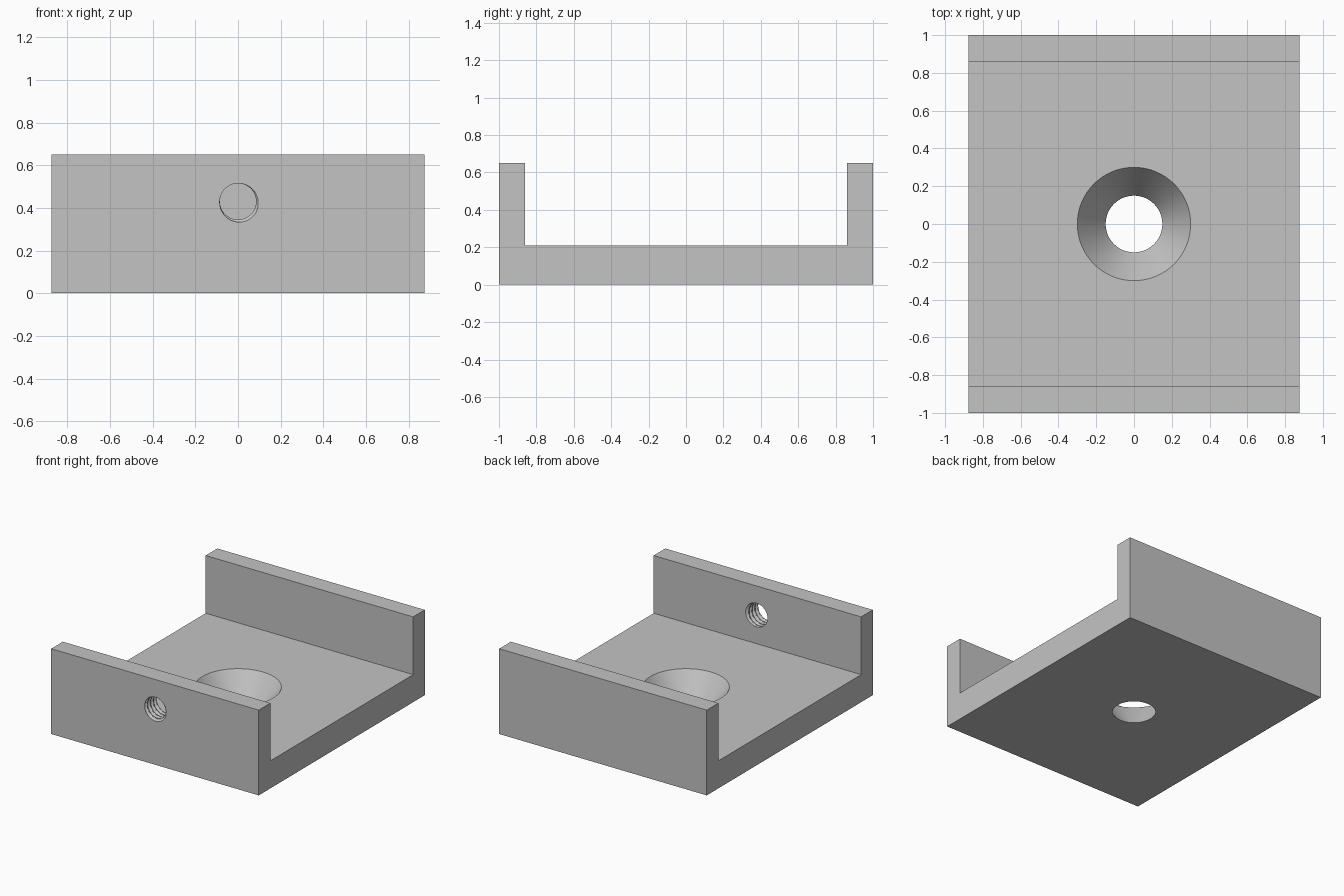
import bpy, bmesh
from math import cos, sin, pi, radians

cube = bpy.data.objects.get("Cube")
if cube:
    bpy.data.objects.remove(cube, do_unlink=True)

HALF_X, HALF_Y, HEIGHT, FLOOR, WALL = 0.875, 1.0, 0.65, 0.21, 0.14
HOLE_Z, HOLE_R, PITCH, DEPTH = 0.43, 0.085, 0.036, 0.016

grey = bpy.data.materials.new("plain grey")
grey.use_nodes = True
COLOUR = (0.55, 0.55, 0.55, 1)
grey.diffuse_color = COLOUR
grey.node_tree.nodes["Principled BSDF"].inputs["Base Color"].default_value = COLOUR


def make_object(name, bm):
    bmesh.ops.recalc_face_normals(bm, faces=bm.faces)
    mesh = bpy.data.meshes.new(name)
    bm.to_mesh(mesh)
    bm.free()
    mesh.materials.append(grey)
    obj = bpy.data.objects.new(name, mesh)
    bpy.context.collection.objects.link(obj)
    return obj


def loft(name, rings):
    """Closed tube through rings of points, capped at both ends."""
    bm = bmesh.new()
    loops = [[bm.verts.new(p) for p in ring] for ring in rings]
    n = len(loops[0])
    for a, b in zip(loops, loops[1:]):
        for i in range(n):
            j = (i + 1) % n
            bm.faces.new((a[i], a[j], b[j], b[i]))
    bm.faces.new(loops[0])
    bm.faces.new(loops[-1])
    return make_object(name, bm)


def cut(target, cutter):
    cutter.hide_render = True
    mod = target.modifiers.new("cut", 'BOOLEAN')
    mod.operation = 'DIFFERENCE'
    mod.solver = 'EXACT'
    mod.object = cutter
    bpy.context.view_layer.objects.active = target
    bpy.ops.object.modifier_apply(modifier=mod.name)
    bpy.data.objects.remove(cutter, do_unlink=True)


# U-shaped channel: side profile swept across x
inner = HALF_Y - WALL
profile = [(-HALF_Y, 0), (HALF_Y, 0), (HALF_Y, HEIGHT), (inner, HEIGHT),
           (inner, FLOOR), (-inner, FLOOR), (-inner, HEIGHT), (-HALF_Y, HEIGHT)]
bracket = loft("channel_bracket",
               [[(x, y, z) for y, z in profile] for x in (-HALF_X, HALF_X)])

# Countersunk hole through the floor
SEG = 96
cone = []
for z in (-0.03, FLOOR + 0.03):
    r = 0.15 + 0.15 * z / FLOOR
    cone.append([(r * cos(2 * pi * i / SEG), r * sin(2 * pi * i / SEG), z)
                 for i in range(SEG)])
cut(bracket, loft("countersink_cutter", cone))


# Threaded hole through the front wall: bore with a helical V groove
def thread_radius(turn, y):
    phase = ((y + HALF_Y) / PITCH + turn + 0.14 + 0.5) % 1 - 0.5
    return HOLE_R + DEPTH * max(0, 1 - abs(phase) / 0.36)


SEG, STEPS = 48, 64
rings = []
for k in range(STEPS + 1):
    y = -HALF_Y - 0.0113 + (WALL + 0.0231) * k / STEPS
    ring = []
    for i in range(SEG):
        turn = i / SEG
        r = thread_radius(turn, y)
        ring.append((r * cos(2 * pi * turn), y, HOLE_Z + r * sin(2 * pi * turn)))
    rings.append(ring)
cut(bracket, loft("thread_cutter", rings))

# Smooth the round surfaces, keep the edges crisp
bpy.ops.object.select_all(action='DESELECT')
bracket.select_set(True)
bpy.context.view_layer.objects.active = bracket
bpy.ops.object.shade_smooth_by_angle(angle=radians(30))
